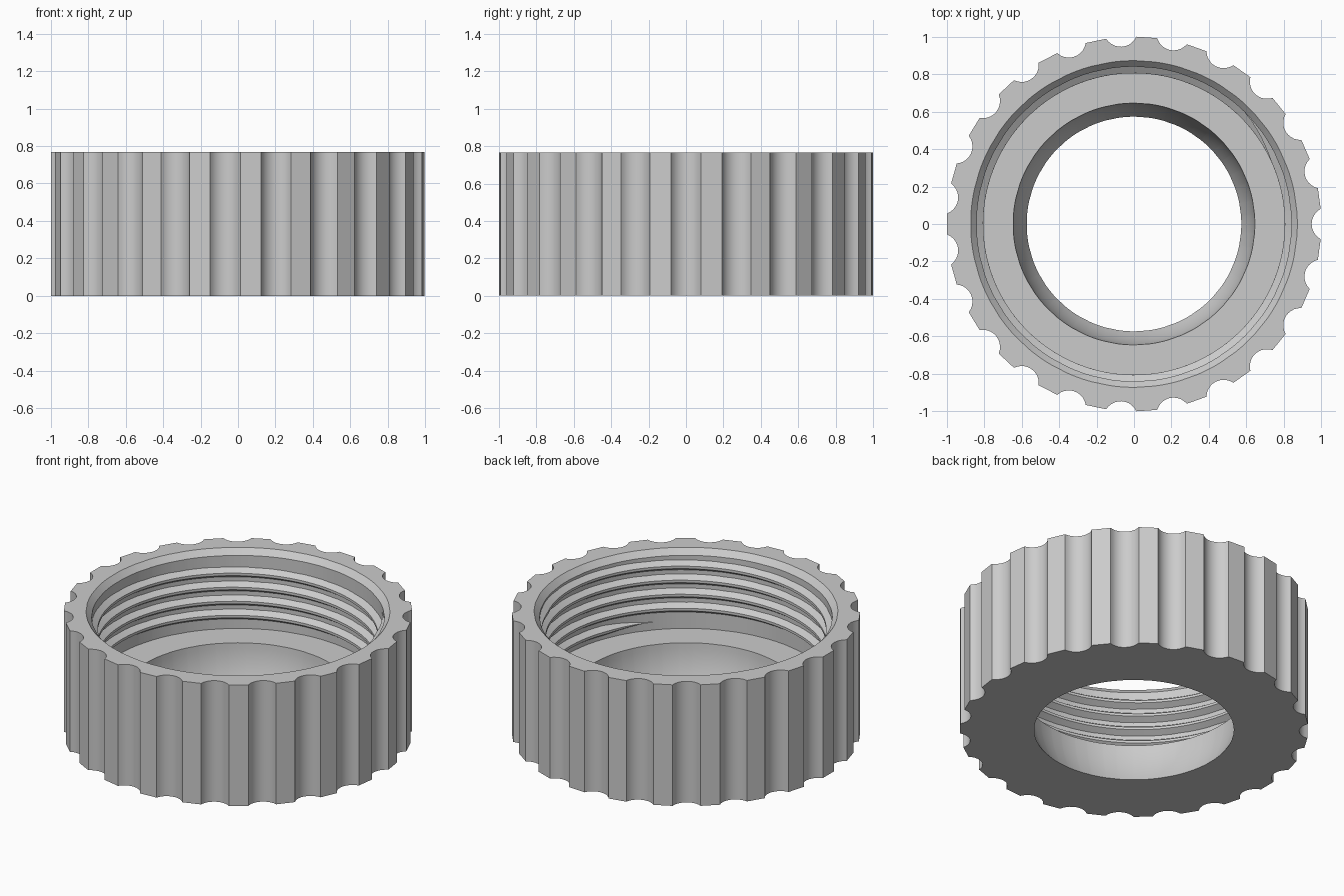
import bpy, bmesh
from math import sin, cos, atan2, radians, sqrt, pi, tau

cube = bpy.data.objects.get("Cube")
if cube:
    bpy.data.objects.remove(cube, do_unlink=True)

HEIGHT, FLOOR, NOTCHES = 0.767, 0.268, 23
BORE, ROOT, CREST = 0.573, 0.84, 0.805

grey = bpy.data.materials.new("plain grey")
grey.use_nodes = True
colour = (0.6, 0.6, 0.6, 1)
grey.diffuse_color = colour
grey.node_tree.nodes["Principled BSDF"].inputs["Base Color"].default_value = colour


def skin(name, rings, close):
    """Bridge equal-length loops of points into a surface."""
    bm = bmesh.new()
    loops = [[bm.verts.new(p) for p in ring] for ring in rings]
    n = len(loops[0])
    pairs = list(zip(loops, loops[1:]))
    if close:
        pairs.append((loops[-1], loops[0]))
    else:
        bm.faces.new(loops[0])
        bm.faces.new(loops[-1])
    for a, b in pairs:
        for i in range(n):
            j = (i + 1) % n
            bm.faces.new((a[i], a[j], b[j], b[i]))
    bmesh.ops.recalc_face_normals(bm, faces=bm.faces)
    mesh = bpy.data.meshes.new(name)
    bm.to_mesh(mesh)
    bm.free()
    mesh.materials.append(grey)
    ob = bpy.data.objects.new(name, mesh)
    bpy.context.collection.objects.link(ob)
    bpy.ops.object.select_all(action="DESELECT")
    ob.select_set(True)
    bpy.context.view_layer.objects.active = ob
    bpy.ops.object.shade_smooth_by_angle(angle=radians(25))
    return ob


# Scalloped grip outline: round notches separated by flat lands
half = radians(4.63)
centre = 1.04
ex, ey = cos(half), sin(half)
notch_r = sqrt((centre - ex) ** 2 + ey ** 2)
spread = atan2(ey, centre - ex)
STEPS = 10
outline = []
for k in range(NOTCHES):
    turn = tau * k / NOTCHES
    for s in range(STEPS + 1):
        a = spread * (2 * s / STEPS - 1)
        x, y = centre - notch_r * cos(a), notch_r * sin(a)
        outline.append((turn + atan2(y, x), sqrt(x * x + y * y)))


def grip(z):
    return [(r * cos(a), r * sin(a), z) for a, r in outline]


def circle(r, z):
    return [(r * cos(a), r * sin(a), z) for a, _ in outline]


# Cap body: grip, top lip, chamfer, wall, floor and spherical seat
seat_z = 0.298
seat_r = sqrt(BORE ** 2 + seat_z ** 2)
rings = [grip(0), grip(HEIGHT), circle(0.872, HEIGHT),
         circle(ROOT, HEIGHT - 0.036), circle(ROOT, FLOOR)]
for i in range(9):
    z = FLOOR * (1 - i / 8)
    rings.append(circle(sqrt(seat_r ** 2 - (z - seat_z) ** 2), z))
skin("cap_body", rings, True)

# Internal screw thread: tapered trapezoid swept along a helix
PITCH, START, END = 0.089, radians(-42), radians(45 + 4 * 360)
FADE = radians(20)
count = 440
sections = []
for i in range(count + 1):
    a = START + (END - START) * i / count
    z = 0.318 + PITCH * (a - START) / tau
    t = max(0.04, min(1, (a - START) / FADE, (END - a) / FADE))
    tip = ROOT - (ROOT - CREST) * t
    section = [(ROOT + 0.004, -0.034 * t), (tip, -0.008 * t),
               (tip, 0.008 * t), (ROOT + 0.004, 0.034 * t)]
    sections.append([(r * cos(a), r * sin(a), z + dz) for r, dz in section])
skin("screw_thread", sections, False)
